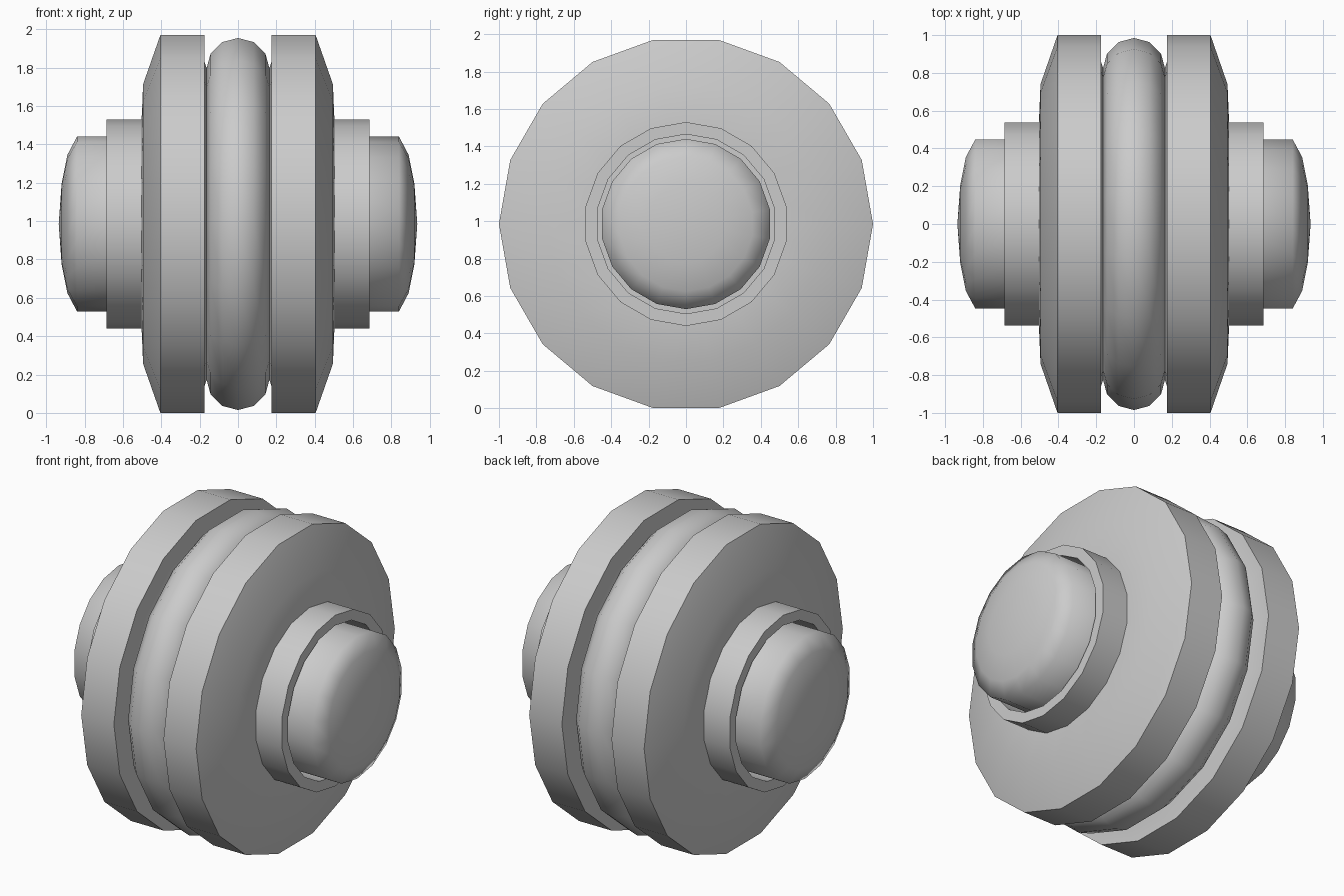
import bpy, bmesh, math
from mathutils import Matrix, Vector

old = bpy.data.objects.get("Cube")
if old:
    bpy.data.objects.remove(old, do_unlink=True)

SIDES = 18
AXLE_Z = 0.985

grey = bpy.data.materials.new("plain_grey")
grey.use_nodes = True
colour = (0.6, 0.6, 0.6, 1)
grey.diffuse_color = colour
grey.node_tree.nodes["Principled BSDF"].inputs["Base Color"].default_value = colour


def lathe(name, profile, start=0.0, side=1, closed=False, sharp=35):
    """Turn (x, radius) points about the x axis; start rotates the first corner from +y."""
    bm = bmesh.new()
    turn = Matrix.Rotation(start, 3, 'X')
    verts = [bm.verts.new(turn @ Vector((side * x, r, 0))) for x, r in profile]
    pairs = list(zip(verts, verts[1:]))
    if closed:
        pairs.append((verts[-1], verts[0]))
    edges = [bm.edges.new(p) for p in pairs]
    bmesh.ops.spin(bm, geom=verts + edges, cent=(0, 0, 0), axis=(1, 0, 0),
                   angle=math.tau, steps=SIDES, use_merge=True)
    bmesh.ops.remove_doubles(bm, verts=bm.verts, dist=0.0005)
    bmesh.ops.recalc_face_normals(bm, faces=bm.faces)
    mesh = bpy.data.meshes.new(name)
    bm.to_mesh(mesh)
    bm.free()
    mesh.materials.append(grey)
    obj = bpy.data.objects.new(name, mesh)
    bpy.context.collection.objects.link(obj)
    obj.location.z = AXLE_Z
    bpy.ops.object.select_all(action='DESELECT')
    obj.select_set(True)
    bpy.context.view_layer.objects.active = obj
    bpy.ops.object.shade_smooth_by_angle(angle=math.radians(sharp))


# Profiles from the middle outwards
disc = [(0.15, 0), (0.155, 0.80), (0.175, 0.86), (0.175, 1.0),
        (0.405, 1.0), (0.495, 0.74), (0.505, 0.5), (0.505, 0)]
collar = [(0.49, 0.48), (0.49, 0.545), (0.685, 0.545), (0.685, 0.48)]
knob = [(0.49, 0), (0.49, 0.455), (0.84, 0.455), (0.89, 0.36), (0.92, 0.21), (0.935, 0)]

for label, side in (("left", 1), ("right", -1)):
    lathe(label + "_disc", disc, side=side)
    lathe(label + "_collar", collar, start=math.pi / 2, side=side, closed=True)
    lathe(label + "_knob", knob, start=math.pi / 2, side=side, sharp=75)

# Round ring between the discs
ring = [(0.165 * math.sin(a), 0.82 + 0.165 * math.cos(a))
        for a in (math.tau * i / 12 for i in range(12))]
lathe("middle_ring", ring, closed=True, sharp=60)
